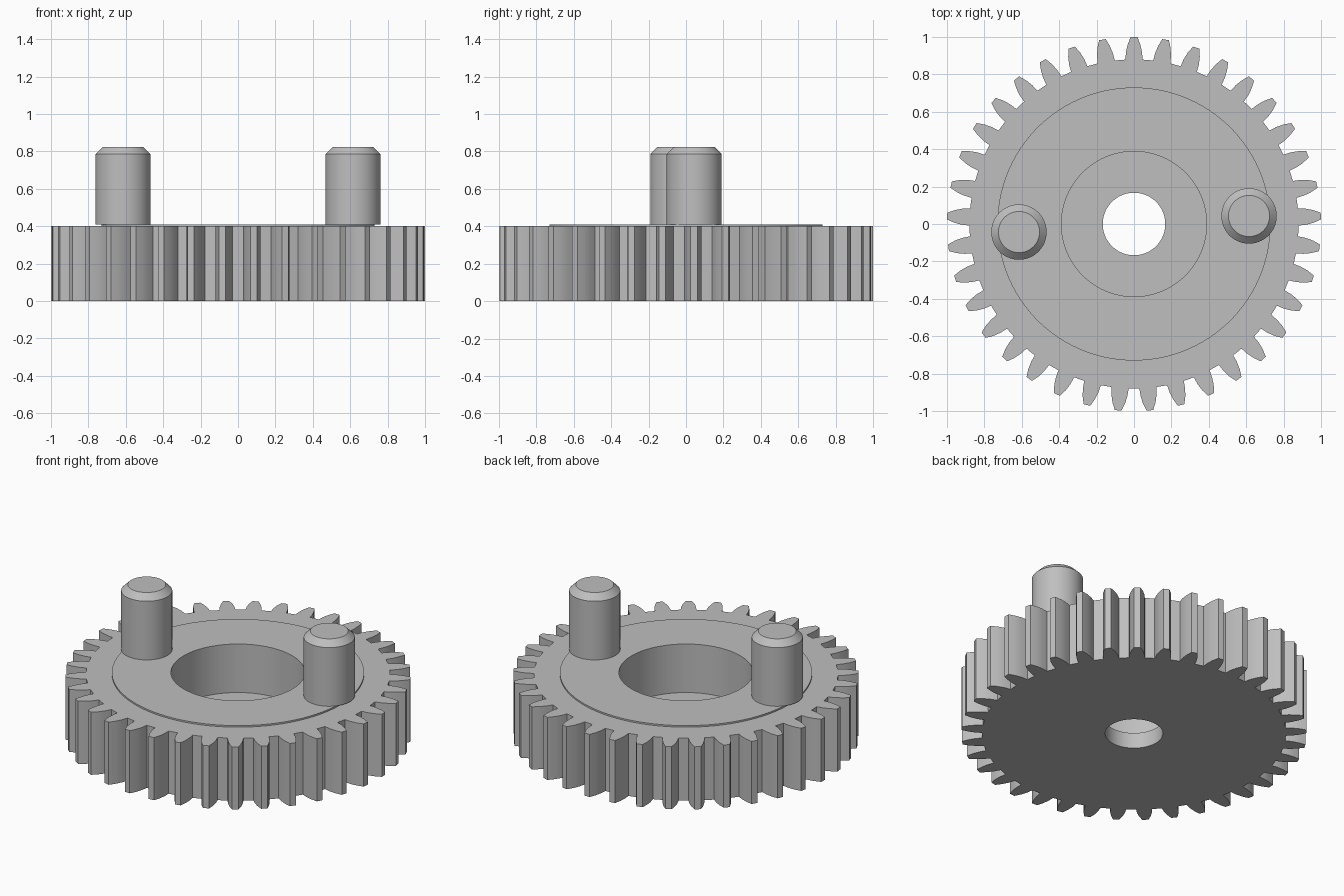
import bpy, bmesh, math

if "Cube" in bpy.data.objects:
    bpy.data.objects.remove(bpy.data.objects["Cube"])

grey = bpy.data.materials.new("plain grey")
grey.use_nodes = True
colour = (0.52, 0.52, 0.52, 1)
grey.diffuse_color = colour
grey.node_tree.nodes["Principled BSDF"].inputs["Base Color"].default_value = colour

TEETH = 37
FLANK = [(0.046, 0.88), (0.043, 0.92), (0.034, 0.96), (0.018, 1.0)]  # half width, radius


def circle(radius, count):
    """Evenly spaced ring, lined up with the tooth outline."""
    step = math.tau / count
    return [(radius * math.sin((i + 0.5) * step), radius * math.cos((i + 0.5) * step))
            for i in range(count)]


def tooth_outline():
    """One tooth mirrored about its centre line, repeated around the axis."""
    right = [(math.asin(w / r), r) for w, r in reversed(FLANK)]
    left = [(-a, r) for a, r in reversed(right)]
    points = []
    for t in range(TEETH):
        turn = t * math.tau / TEETH
        # Start each tooth at its right flank so indices match circle()
        points += [(r * math.sin(turn + a), r * math.cos(turn + a)) for a, r in right]
        turn += math.tau / TEETH
        points += [(r * math.sin(turn + a), r * math.cos(turn + a)) for a, r in left]
    return points


def build(name, rings, closed, location=(0, 0, 0)):
    """Skin a stack of rings; join the last to the first, or cap both ends."""
    bm = bmesh.new()
    loops = [[bm.verts.new((x, y, z)) for x, y in ring] for ring, z in rings]
    pairs = list(zip(loops, loops[1:]))
    if closed:
        pairs.append((loops[-1], loops[0]))
    else:
        bm.faces.new(loops[0])
        bm.faces.new(loops[-1])
    n = len(loops[0])
    for a, b in pairs:
        for i in range(n):
            k = (i + 1) % n
            bm.faces.new((a[i], a[k], b[k], b[i]))
    bmesh.ops.recalc_face_normals(bm, faces=bm.faces)
    mesh = bpy.data.meshes.new(name)
    bm.to_mesh(mesh)
    bm.free()
    mesh.materials.append(grey)
    obj = bpy.data.objects.new(name, mesh)
    obj.location = location
    bpy.context.collection.objects.link(obj)
    bpy.ops.object.select_all(action="DESELECT")
    obj.select_set(True)
    bpy.context.view_layer.objects.active = obj
    bpy.ops.object.shade_smooth_by_angle(angle=math.radians(25))
    return obj


# Gear wheel: shaft hole, counterbore, raised face, toothed rim
outline = tooth_outline()
count = len(outline)
profile = [(0.167, 0), (0.167, 0.1), (0.388, 0.1), (0.388, 0.41), (0.73, 0.41), (0.73, 0.4)]
rings = [(circle(r, count), z) for r, z in profile]
rings += [(outline, 0.4), (outline, 0)]
build("gear_wheel", rings, True)

# Two chamfered drive pins on opposite sides
pin_profile = [(0.148, 0), (0.148, 0.375), (0.11, 0.413)]
for name, side in (("left_pin", 1), ("right_pin", -1)):
    build(name, [(circle(r, 64), z) for r, z in pin_profile], False,
          (0.615 * side, 0.043 * side, 0.41))
